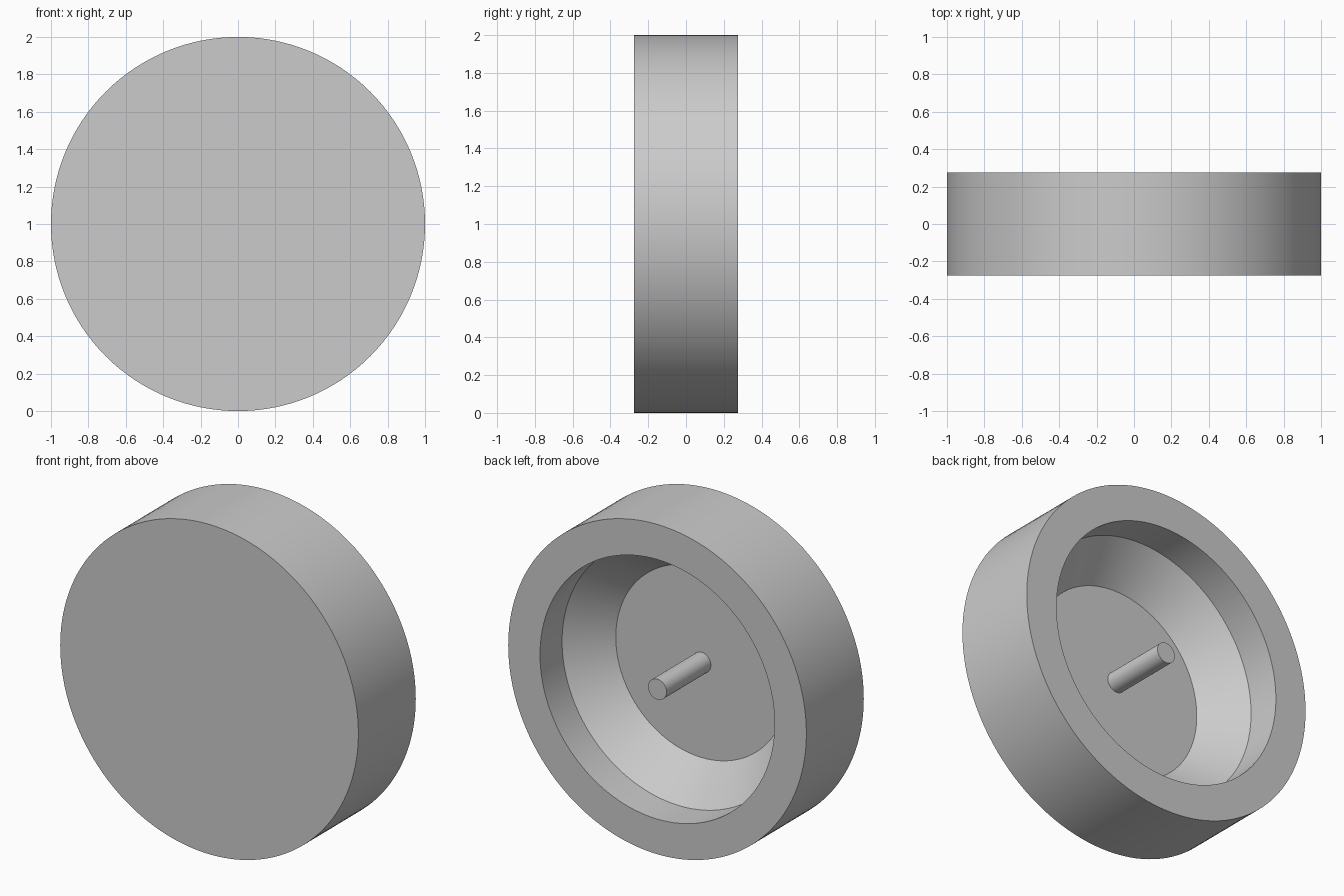
import bpy
import bmesh
from math import radians, tau
from mathutils import Vector

cube = bpy.data.objects.get("Cube")
if cube:
    bpy.data.objects.remove(cube, do_unlink=True)

HALF_DEPTH = 0.275
FLOOR_Y = -0.15
SEGMENTS = 128


def make_material(name, colour):
    mat = bpy.data.materials.new(name)
    mat.use_nodes = True
    mat.diffuse_color = colour
    mat.node_tree.nodes["Principled BSDF"].inputs["Base Color"].default_value = colour
    return mat


def lathe(name, profile, material):
    """Turn (radius, y) points about the y axis and cap the open ends."""
    bm = bmesh.new()
    verts = [bm.verts.new((r, y, 0)) for r, y in profile]
    edges = [bm.edges.new(pair) for pair in zip(verts, verts[1:])]
    bmesh.ops.spin(bm, geom=verts + edges, cent=Vector(), axis=Vector((0, 1, 0)),
                   angle=tau, steps=SEGMENTS)
    bmesh.ops.remove_doubles(bm, verts=bm.verts[:], dist=1e-4)
    bmesh.ops.holes_fill(bm, edges=[e for e in bm.edges if e.is_boundary], sides=0)
    bmesh.ops.recalc_face_normals(bm, faces=bm.faces[:])
    mesh = bpy.data.meshes.new(name)
    bm.to_mesh(mesh)
    bm.free()
    mesh.materials.append(material)
    obj = bpy.data.objects.new(name, mesh)
    obj.location.z = 1
    bpy.context.collection.objects.link(obj)
    bpy.ops.object.select_all(action="DESELECT")
    obj.select_set(True)
    bpy.context.view_layer.objects.active = obj
    bpy.ops.object.shade_smooth_by_angle(angle=radians(30))
    return obj


grey = make_material("light grey", (0.6, 0.6, 0.6, 1))

# Disc with a flat front and a stepped, tapered recess in the back
lathe("wheel_body", [
    (1.0, -HALF_DEPTH),
    (1.0, HALF_DEPTH),
    (0.787, HALF_DEPTH),
    (0.787, 0.063),
    (0.576, FLOOR_Y),
], grey)

# Central pin, flush with the back rim and rooted in the floor
lathe("axle_pin", [(0.062, FLOOR_Y - 0.03), (0.062, HALF_DEPTH)], grey)
